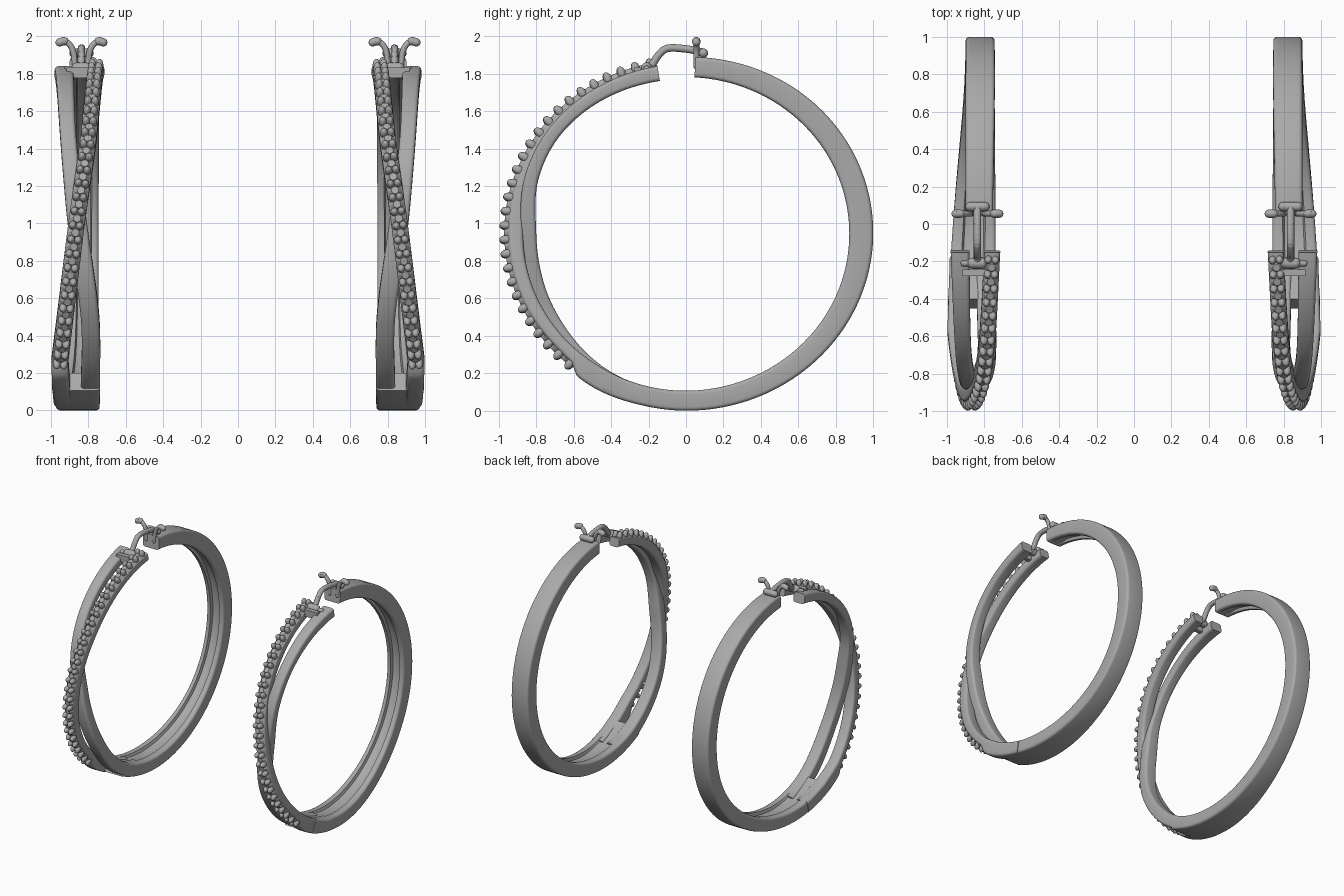
import bpy, bmesh, math
from mathutils import Matrix, Vector

cube = bpy.data.objects.get("Cube")
if cube:
    bpy.data.objects.remove(cube, do_unlink=True)

metal = bpy.data.materials.new("grey_metal")
metal.use_nodes = True
GREY = (0.4, 0.4, 0.4, 1)
metal.diffuse_color = GREY
metal.node_tree.nodes["Principled BSDF"].inputs["Base Color"].default_value = GREY

LATCH_X = 0.837


def hoop(a, r, x=0.0):
    """Point on the slightly flattened hoop; angle runs from the bottom to the front."""
    return Vector((x, -r * math.sin(a), 0.95 - 0.95 * r * math.cos(a)))


def finish(name, bm, angle=40):
    """Turn a bmesh into a smooth object mirrored to the other earring."""
    bmesh.ops.recalc_face_normals(bm, faces=bm.faces)
    mesh = bpy.data.meshes.new(name)
    bm.to_mesh(mesh)
    bm.free()
    ob = bpy.data.objects.new(name, mesh)
    bpy.context.collection.objects.link(ob)
    mesh.materials.append(metal)
    bpy.ops.object.select_all(action='DESELECT')
    bpy.context.view_layer.objects.active = ob
    ob.select_set(True)
    bpy.ops.object.shade_smooth_by_angle(angle=math.radians(angle))
    ob.modifiers.new("other_earring", 'MIRROR').use_axis[0] = True


def smooth_keys(keys, a):
    """Hermite interpolation through rows that start with an angle."""
    i = max(k for k in range(len(keys) - 1) if keys[k][0] <= a or k == 0)

    def slope(k, c):
        lo, hi = keys[max(k - 1, 0)], keys[min(k + 1, len(keys) - 1)]
        return (hi[c] - lo[c]) / (hi[0] - lo[0])
    p, q = keys[i], keys[i + 1]
    h = q[0] - p[0]
    t = (a - p[0]) / h
    return [p[c] * (2 * t**3 - 3 * t**2 + 1) + q[c] * (3 * t**2 - 2 * t**3)
            + h * slope(i, c) * (t**3 - 2 * t**2 + t) + h * slope(i + 1, c) * (t**3 - t**2)
            for c in range(1, len(p))]


def section(x0, x1, r0, r1, groove, rad=0.02):
    """Rounded rectangle, with an optional channel in the inner face."""
    pts = []
    corners = [(x1 - rad, r1 - rad), (x0 + rad, r1 - rad), (x0 + rad, r0 + rad), (x1 - rad, r0 + rad)]
    for k, (cx, cr) in enumerate(corners):
        for j in range(5):
            t = (k + j / 4) * math.pi / 2
            pts.append((cx + rad * math.cos(t), cr + rad * math.sin(t)))
        if k == 2 and groove is not None:
            w = x1 - x0
            pts += [(x0 + w * u, r0 + groove * d)
                    for u, d in ((0.24, 0), (0.28, 0.8), (0.36, 1), (0.64, 1), (0.72, 0.8), (0.76, 0))]
    return pts


def sweep(name, keys, steps, channel=False):
    """Carry the section along the hoop and cap both ends."""
    bm = bmesh.new()
    rings = []
    first, last = keys[0][0], keys[-1][0]
    for s in range(steps + 1):
        a = first + (last - first) * s / steps
        x0, x1, r0, r1 = smooth_keys(keys, a)
        fade = min(1, (a - first) / 0.15, (last - a) / 0.5)
        groove = 0.03 * fade if channel else None
        rings.append([bm.verts.new(hoop(a, r, x)) for x, r in section(x0, x1, r0, r1, groove)])
    n = len(rings[0])
    for p, q in zip(rings, rings[1:]):
        for i in range(n):
            bm.faces.new((p[i], p[(i + 1) % n], q[(i + 1) % n], q[i]))
    bm.faces.new(rings[0])
    bm.faces.new(rings[-1])
    finish(name, bm)


def rod(bm, points, rad, sides=12):
    """Round wire through the points with ball ends and joints."""
    points = [Vector(p) for p in points]
    for p in points:
        bmesh.ops.create_uvsphere(bm, u_segments=sides, v_segments=8, radius=rad,
                                  matrix=Matrix.Translation(p))
    for p, q in zip(points, points[1:]):
        d = q - p
        m = Matrix.Translation((p + q) / 2) @ d.to_track_quat('Z', 'Y').to_matrix().to_4x4()
        bmesh.ops.create_cone(bm, cap_ends=True, segments=sides, radius1=rad, radius2=rad,
                              depth=d.length, matrix=m)


def curve_points(ctrl, n=4):
    """Smooth path through control points."""
    keys = [(i, *p) for i, p in enumerate(ctrl)]
    total = (len(ctrl) - 1) * n
    return [smooth_keys(keys, k / n) for k in range(total + 1)]


# Plain back band: angle, inner x, outer x, inner radius, outer radius
sweep("back_band", [
    (-3.09, 0.755, 0.9, 0.875, 0.99), (-2.4, 0.745, 0.9, 0.873, 1),
    (-1.57, 0.745, 0.9, 0.872, 1), (-0.8, 0.745, 0.91, 0.88, 1),
    (0, 0.74, 0.968, 0.888, 1), (0.47, 0.738, 0.995, 0.885, 0.995)], 110, True)

# Stone-set strand crossing over the outside
jewelled = [
    (0.2, 0.885, 0.985, 0.89, 0.998), (0.62, 0.905, 0.996, 0.88, 0.995),
    (0.7, 0.905, 0.996, 0.88, 0.952), (1.1, 0.873, 0.962, 0.875, 0.952),
    (1.57, 0.825, 0.914, 0.87, 0.952), (2.2, 0.755, 0.842, 0.872, 0.952),
    (2.98, 0.715, 0.8, 0.88, 0.955)]
sweep("jewelled_strand", jewelled, 90)

# Plain strand crossing underneath
sweep("plain_strand", [
    (0.2, 0.74, 0.85, 0.89, 0.995), (0.46, 0.738, 0.84, 0.88, 0.985),
    (1, 0.742, 0.84, 0.825, 0.92), (1.57, 0.8, 0.905, 0.8, 0.885),
    (1.95, 0.845, 0.935, 0.845, 0.92), (2.3, 0.87, 0.955, 0.868, 0.94),
    (2.98, 0.88, 0.98, 0.865, 0.95)], 90)

# Stones and the prong pairs between them
stones, prongs = bmesh.new(), bmesh.new()
COUNT = 28
PITCH = (2.94 - 0.7) / (COUNT - 1)


def seat(a, r):
    """Frame on the jewelled strand: x across, y along, z outward."""
    x0, x1 = smooth_keys(jewelled, a)[:2]
    ahead = smooth_keys(jewelled, a + 0.01)
    here = hoop(a, r, (x0 + x1) / 2)
    along = (hoop(a + 0.01, r, (ahead[0] + ahead[1]) / 2) - here).normalized()
    out = Vector((1, 0, 0)).cross(along).normalized()
    if out.dot(hoop(a, 1) - hoop(a, 0)) < 0:
        out = -out
    side = along.cross(out)
    return Matrix.Translation(here) @ Matrix((side, along, out)).transposed().to_4x4()


for i in range(COUNT):
    a = 0.7 + i * PITCH
    for s in (-1, 1):
        m = seat(a, 0.962) @ Matrix.Translation((s * 0.019, 0, 0)) @ Matrix.Diagonal((0.021, 0.023, 0.036, 1))
        bmesh.ops.create_uvsphere(prongs, u_segments=12, v_segments=8, radius=1, matrix=m)
    if i < COUNT - 1:
        bmesh.ops.create_cone(stones, cap_ends=True, segments=12, radius1=0.038, radius2=0.02,
                              depth=0.022, matrix=seat(a + PITCH / 2, 0.96))
finish("prongs", prongs)
finish("stones", stones, 20)

# Hinge between the two strand ends
hinge = bmesh.new()
bmesh.ops.create_cube(hinge, size=1, matrix=Matrix.Translation((LATCH_X, -0.26, 1.805))
                      @ Matrix.Diagonal((0.16, 0.035, 0.055, 1)))
rod(hinge, [(0.77, -0.21, 1.825), (0.91, -0.21, 1.825)], 0.018)
rod(hinge, [(0.812, -0.21, 1.83), (0.862, -0.21, 1.83)], 0.03)
finish("hinge", hinge)

# Ear wire with its cross bar
wire = bmesh.new()
wire_path = [(LATCH_X, y, z) for y, z in (
    (-0.22, 1.83), (-0.18, 1.85), (-0.15, 1.895), (-0.1, 1.935), (0, 1.932), (0.09, 1.915))]
rod(wire, curve_points(wire_path), 0.02)
rod(wire, [(LATCH_X - 0.04, 0.093, 1.91), (LATCH_X + 0.04, 0.093, 1.91)], 0.025)
finish("ear_wire", wire)

# Forked catch with two outward curling horns
catch = bmesh.new()
for s in (-1, 1):
    horn = [(LATCH_X + s * dx, 0.055, z) for dx, z in (
        (0.035, 1.84), (0.042, 1.91), (0.06, 1.952), (0.09, 1.974), (0.117, 1.968))]
    path = curve_points(horn)
    rod(catch, path, 0.016)
    rod(catch, path[-5:], 0.022)
finish("forked_catch", catch)
